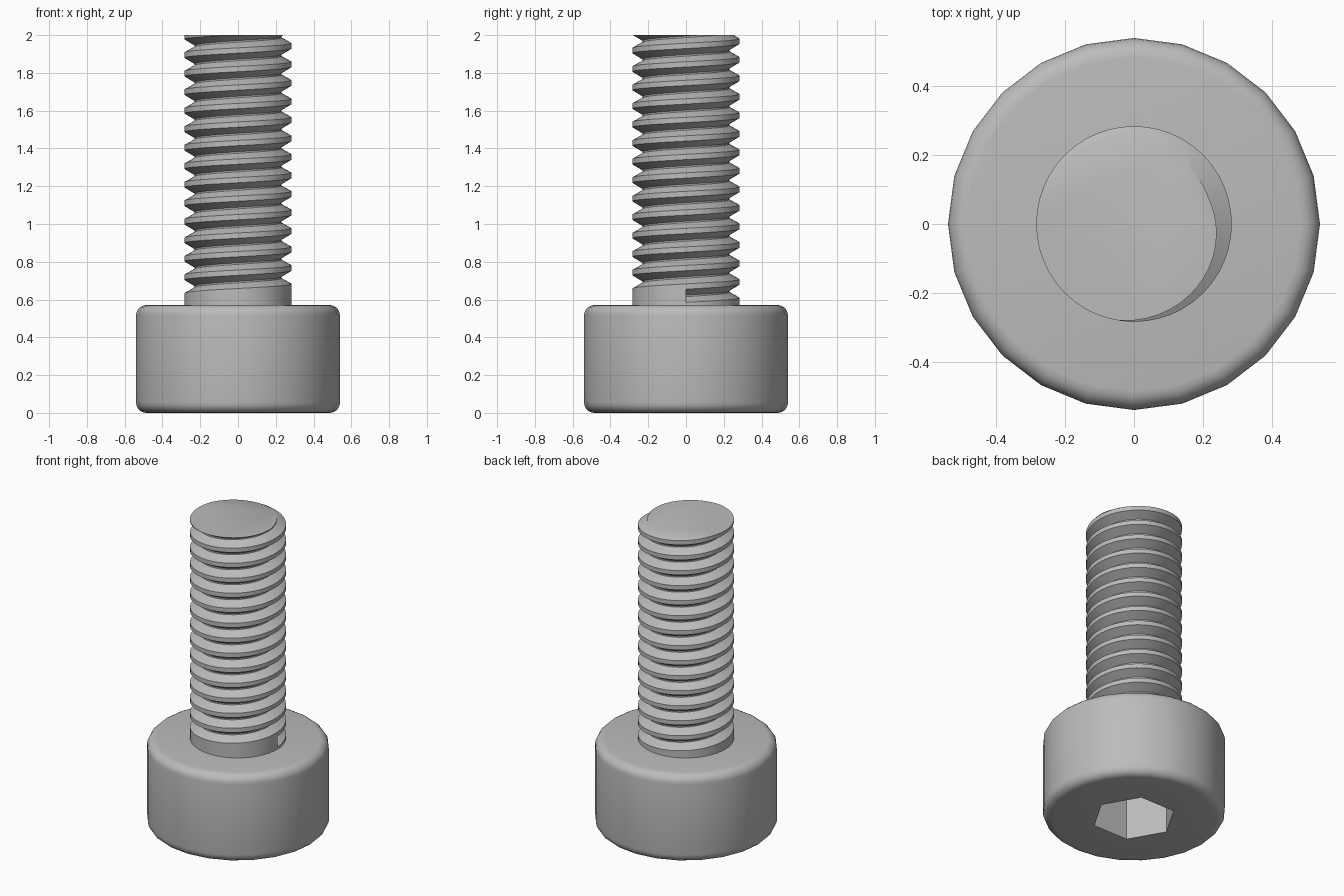
import bpy, bmesh
from math import cos, sin, pi, radians

if "Cube" in bpy.data.objects:
    bpy.data.objects.remove(bpy.data.objects["Cube"], do_unlink=True)

HEAD_R, HEAD_H = 0.54, 0.571
SHANK_R, ROOT_R, TOP = 0.284, 0.23, 2.0
PITCH, START, TURNS, SEGS = 0.098, 0.585, 16, 48
GROOVE = [(0, SHANK_R), (0.03, ROOT_R), (0.038, ROOT_R), (0.07, SHANK_R)]

steel = bpy.data.materials.new("grey steel")
steel.use_nodes = True
GREY = (0.5, 0.5, 0.5, 1)
steel.diffuse_color = GREY
steel.node_tree.nodes["Principled BSDF"].inputs["Base Color"].default_value = GREY


def finish(obj):
    """Give the part its material and smooth shading with sharp edges."""
    obj.data.materials.clear()
    obj.data.materials.append(steel)
    bpy.ops.object.select_all(action="DESELECT")
    obj.select_set(True)
    bpy.context.view_layer.objects.active = obj
    bpy.ops.object.shade_smooth_by_angle(angle=radians(30))


# Head: cylinder with rounded rims
bpy.ops.mesh.primitive_cylinder_add(vertices=24, radius=HEAD_R, depth=HEAD_H,
                                    location=(0, 0, HEAD_H / 2))
head = bpy.context.object
head.name = "head"
bevel = head.modifiers.new("rounded rims", "BEVEL")
bevel.width, bevel.segments = 0.055, 5
bevel.limit_method, bevel.angle_limit = "ANGLE", radians(40)
bpy.ops.object.modifier_apply(modifier=bevel.name)

# Hexagonal socket cut into the underside
bpy.ops.mesh.primitive_cylinder_add(vertices=6, radius=0.25, depth=0.58,
                                    rotation=(0, 0, pi / 6))
cutter = bpy.context.object
cutter.name = "socket_cutter"
cutter.hide_render = True
bpy.context.view_layer.objects.active = head
cut = head.modifiers.new("socket", "BOOLEAN")
cut.operation, cut.solver, cut.object = "DIFFERENCE", "EXACT", cutter
bpy.ops.object.modifier_apply(modifier=cut.name)
bpy.data.objects.remove(cutter, do_unlink=True)
finish(head)

# Threaded shank: columns of the groove profile, each a little higher
bm = bmesh.new()
columns = []
for i in range(SEGS + 1):
    a = 2 * pi * i / SEGS
    rise = START + PITCH * i / SEGS
    profile = [(HEAD_H - 0.01, SHANK_R)]
    for k in range(TURNS):
        profile += [(rise + k * PITCH + dz, r) for dz, r in GROOVE]
    columns.append([bm.verts.new((r * cos(a), r * sin(a), z)) for z, r in profile])
for left, right in zip(columns, columns[1:]):
    for j in range(len(left) - 1):
        bm.faces.new((left[j], right[j], right[j + 1], left[j + 1]))

# Step where the groove begins
bm.faces.new(columns[0][1:5])
bmesh.ops.remove_doubles(bm, verts=bm.verts[:], dist=0.0001)

# Flat tip
cut_geom = bmesh.ops.bisect_plane(
    bm, geom=bm.verts[:] + bm.edges[:] + bm.faces[:], dist=0.00001,
    plane_co=(0, 0, TOP), plane_no=(0, 0, 1), clear_outer=True)["geom_cut"]
rim = [e for e in cut_geom if isinstance(e, bmesh.types.BMEdge)]
for face in bmesh.ops.edgeloop_fill(bm, edges=rim)["faces"]:
    face.normal_update()
    if face.normal.z < 0:
        face.normal_flip()

mesh = bpy.data.meshes.new("threaded_shank")
bm.to_mesh(mesh)
bm.free()
shank = bpy.data.objects.new("threaded_shank", mesh)
bpy.context.collection.objects.link(shank)
finish(shank)
